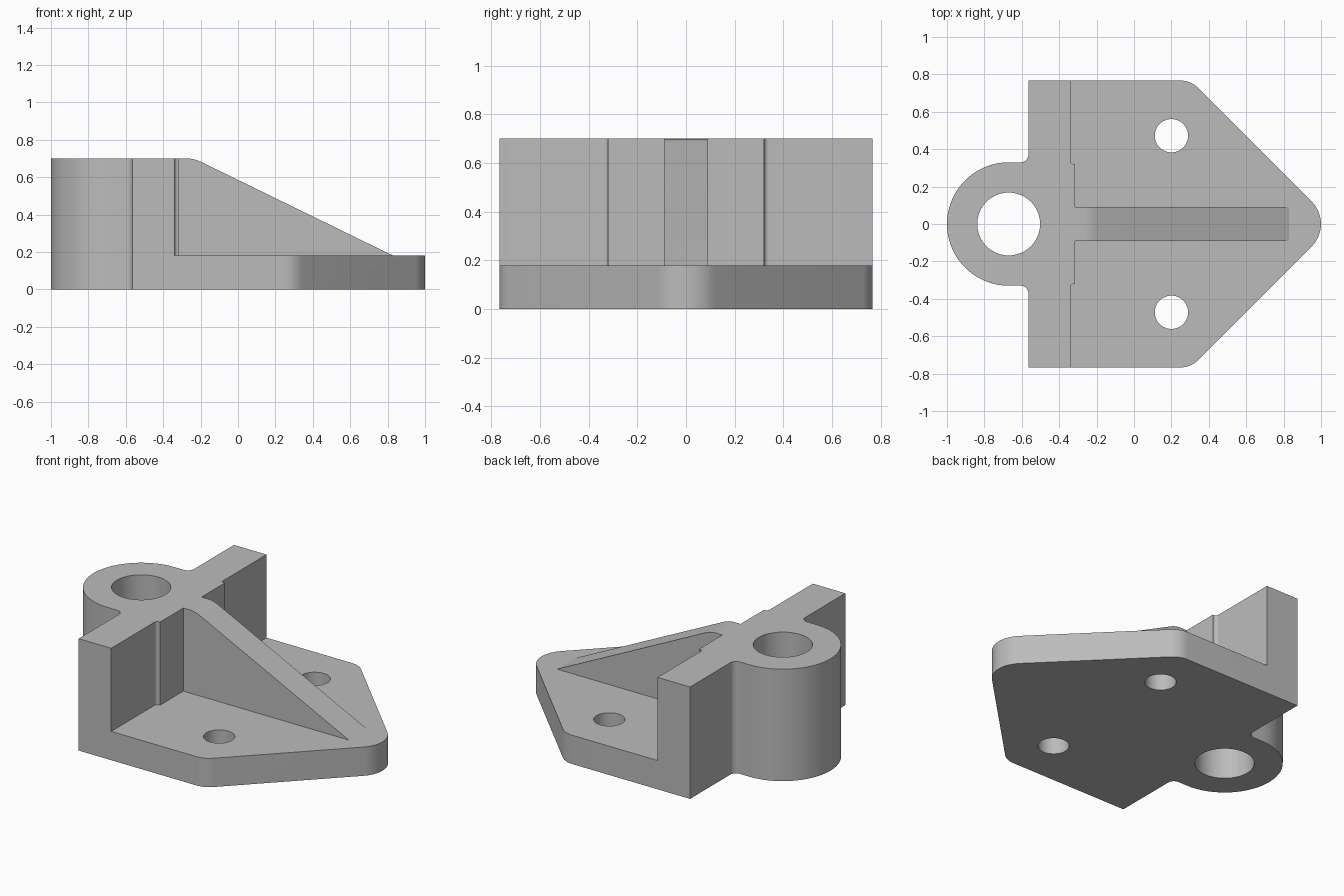
import bpy, bmesh, math
from mathutils import Vector

cube = bpy.data.objects.get("Cube")
if cube:
    bpy.data.objects.remove(cube, do_unlink=True)

HEIGHT, FLOOR = 0.70, 0.18
BOSS_X, BOSS_R = -0.67, 0.33
RIB = 0.09

grey = bpy.data.materials.new("plain_grey")
grey.use_nodes = True
colour = (0.5, 0.5, 0.5, 1)
grey.diffuse_color = colour
grey.node_tree.nodes["Principled BSDF"].inputs["Base Color"].default_value = colour


def rounded(corners):
    """Turn (u, v, radius) corners into an outline with fillets."""
    out = []
    for i, (u, v, r) in enumerate(corners):
        p = Vector((u, v))
        if not r:
            out.append(p)
            continue
        a = (Vector(corners[i - 1][:2]) - p).normalized()
        b = (Vector(corners[(i + 1) % len(corners)][:2]) - p).normalized()
        half = a.angle(b) / 2
        sweep = math.pi - 2 * half
        centre = p + (a + b).normalized() * (r / math.sin(half))
        start = p + a * (r / math.tan(half)) - centre
        end = p + b * (r / math.tan(half)) - centre
        steps = max(2, math.ceil(sweep / math.radians(6)))
        for k in range(steps + 1):
            t = sweep * k / steps
            out.append(centre + (start * math.sin(sweep - t) + end * math.sin(t))
                       / math.sin(sweep))
    # Drop points where neighbouring fillets meet
    return [p for i, p in enumerate(out) if (p - out[i - 1]).length > 0.0005]


def mirrored(corners):
    return [(u, -v, r) for u, v, r in reversed(corners)]


def prism(name, outline, low, high, upright=False):
    """Extrude an outline along z, or along y when upright."""
    def place(p, d):
        return (p.x, d, p.y) if upright else (p.x, p.y, d)
    bm = bmesh.new()
    bottom = [bm.verts.new(place(p, low)) for p in outline]
    top = [bm.verts.new(place(p, high)) for p in outline]
    bm.faces.new(bottom)
    bm.faces.new(top)
    for i in range(len(outline)):
        bm.faces.new((bottom[i - 1], bottom[i], top[i], top[i - 1]))
    bmesh.ops.recalc_face_normals(bm, faces=bm.faces)
    mesh = bpy.data.meshes.new(name)
    bm.to_mesh(mesh)
    bm.free()
    mesh.materials.append(grey)
    obj = bpy.data.objects.new(name, mesh)
    bpy.context.collection.objects.link(obj)
    return obj


def circle(x, y, r, n=64):
    return [Vector((x + r * math.cos(math.tau * i / n),
                    y + r * math.sin(math.tau * i / n))) for i in range(n)]


# Full-height block: boss, wall and pointed plate in one outline
side = [(-1, BOSS_R, BOSS_R), (-0.565, BOSS_R, 0.04), (-0.565, 0.767, 0),
        (0.303, 0.767, 0.13)]
bracket = prism("mounting_bracket",
                rounded(side + [(1.07, 0, 0.17)] + mirrored(side)), 0, HEIGHT)

# Pockets beside the rib, with the stepped wall face
pocket = [(-0.315, RIB, 0), (-0.315, 0.32, 0), (-0.34, 0.32, 0.02),
          (-0.34, 1, 0), (1.2, 1, 0), (1.2, RIB, 0)]
cutters = [prism("left_pocket_cutter", rounded(pocket), FLOOR, 1),
           prism("right_pocket_cutter", rounded(mirrored(pocket)), FLOOR, 1)]

# Slope along the top of the rib
slope = [(-0.275, 1, 0), (-0.275, HEIGHT, 0), (-0.235, HEIGHT, 0.17),
         (0.83, FLOOR, 0), (1.2, FLOOR, 0), (1.2, 1, 0)]
cutters.append(prism("rib_slope_cutter", rounded(slope), -0.2, 0.2, True))

# Boss bore and two screw holes
cutters.append(prism("bore_cutter", circle(BOSS_X, 0, 0.168), -1, 2))
for s in (-1, 1):
    cutters.append(prism("screw_hole_cutter", circle(0.2, s * 0.472, 0.089), -1, 2))

bpy.ops.object.select_all(action='DESELECT')
bracket.select_set(True)
bpy.context.view_layer.objects.active = bracket
for cutter in cutters:
    cutter.hide_render = True
    mod = bracket.modifiers.new(cutter.name, 'BOOLEAN')
    mod.operation = 'DIFFERENCE'
    mod.solver = 'EXACT'
    mod.object = cutter
    bpy.ops.object.modifier_apply(modifier=mod.name)
    bpy.data.objects.remove(cutter, do_unlink=True)

bpy.ops.object.shade_smooth_by_angle(angle=math.radians(15))
